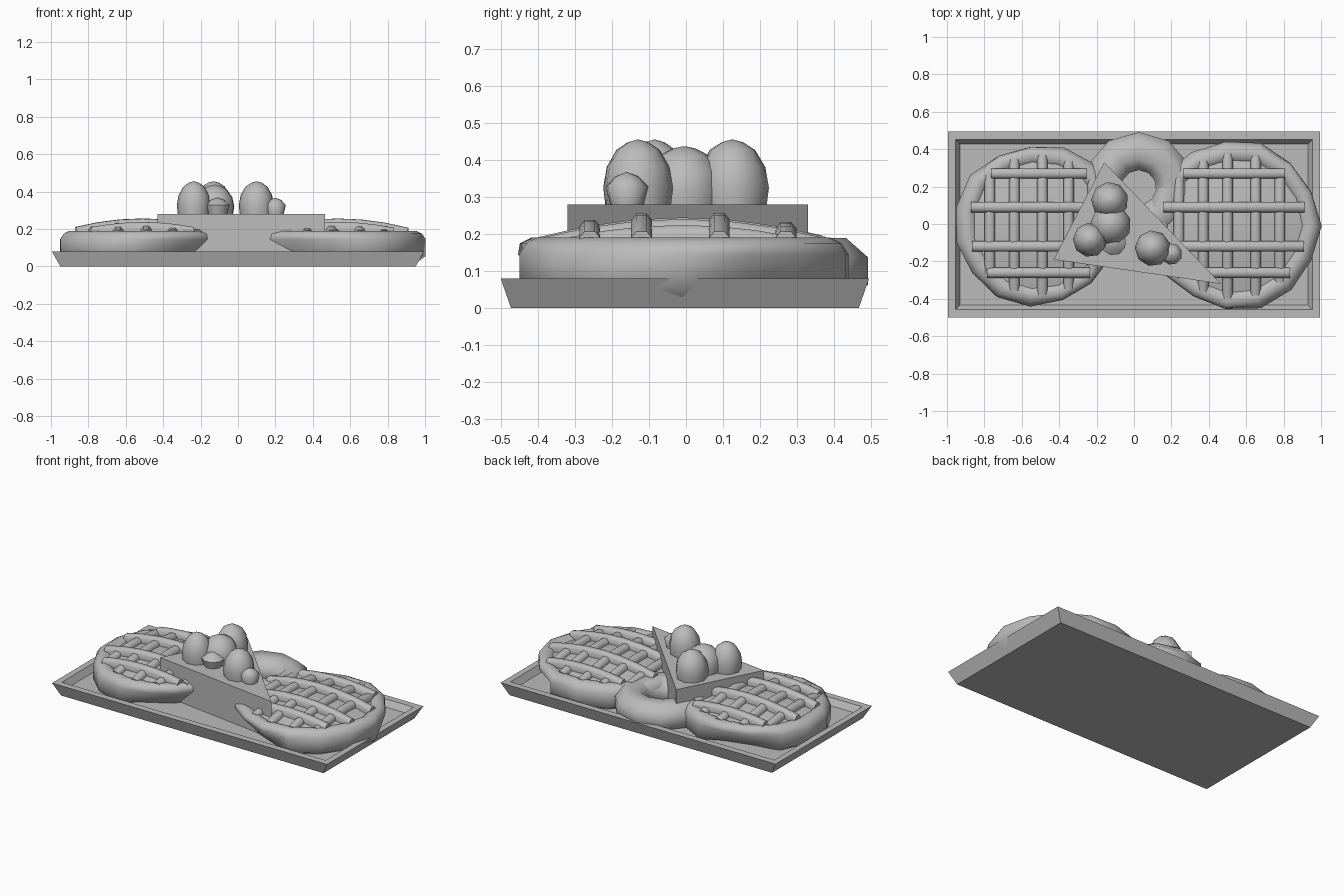
import bpy, bmesh, math, random
from mathutils import Vector

random.seed(4)
cube = bpy.data.objects.get("Cube")
if cube:
    bpy.data.objects.remove(cube, do_unlink=True)

clay = bpy.data.materials.new("plain grey")
clay.use_nodes = True
GREY = (0.5, 0.5, 0.5, 1)
clay.diffuse_color = GREY
clay.node_tree.nodes["Principled BSDF"].inputs["Base Color"].default_value = GREY


def finish(bm, name, angle=50):
    bmesh.ops.recalc_face_normals(bm, faces=bm.faces)
    mesh = bpy.data.meshes.new(name)
    bm.to_mesh(mesh)
    bm.free()
    mesh.materials.append(clay)
    obj = bpy.data.objects.new(name, mesh)
    bpy.context.collection.objects.link(obj)
    bpy.ops.object.select_all(action='DESELECT')
    obj.select_set(True)
    bpy.context.view_layer.objects.active = obj
    bpy.ops.object.shade_smooth_by_angle(angle=math.radians(angle))
    return obj


def loft(bm, rings, wrap=False, cap=True):
    """Skin closed rings of points, capping or joining the ends."""
    loops = [[bm.verts.new(p) for p in ring] for ring in rings]
    pairs = list(zip(loops, loops[1:]))
    if wrap:
        pairs.append((loops[-1], loops[0]))
    for a, b in pairs:
        for i in range(len(a)):
            j = (i + 1) % len(a)
            bm.faces.new((a[i], a[j], b[j], b[i]))
    if cap and not wrap:
        bm.faces.new(loops[0])
        bm.faces.new(loops[-1])


def circle(r, z, n, cx=0, cy=0, turn=0):
    steps = [turn + math.tau * i / n for i in range(n)]
    return [(cx + r * math.cos(a), cy + r * math.sin(a), z) for a in steps]


# Tray with flared rim and sunken floor
bm = bmesh.new()
rings = []
for x, y, z in [(0.95, 0.47, 0), (0.995, 0.498, 0.08), (0.955, 0.455, 0.08), (0.93, 0.43, 0.04)]:
    rings.append([(sx * x, sy * y - 0.003, z) for sx, sy in [(-1, -1), (1, -1), (1, 1), (-1, 1)]])
loft(bm, rings)
finish(bm, "tray", 30)


def dome(r):
    return 0.215 - 0.35 * r * r


def pie(side, cx, cy, radius, undercuts, x_strips, y_strips):
    # Crust ring, with the lower wall tucked in over some directions
    n = 15
    wobble = [random.uniform(-0.012, 0.01) for _ in range(n)]
    profile = [(0.06, 0.012), (0.0, 0.055), (0.0, 0.145), (0.02, 0.175), (0.05, 0.19),
               (0.085, 0.185), (0.12, 0.15), (0.13, 0.06)]
    rings = []
    for i in range(n):
        deg = 360 * i / n
        tucked = any(a <= deg <= b for a, b in undercuts)
        ring = []
        for inset, z in profile:
            if tucked and z < 0.17:
                inset = {0.012: 0.12, 0.055: 0.1, 0.145: 0.015}.get(z, inset)
            r = radius + wobble[i] - inset
            a = math.radians(deg)
            ring.append((cx + r * math.cos(a), cy + r * math.sin(a), z))
        rings.append(ring)
    bm = bmesh.new()
    loft(bm, rings, wrap=True)
    finish(bm, side + "_pie_crust", 60)

    # Domed filling
    bm = bmesh.new()
    loft(bm, [circle(r, dome(r), 15, cx, cy) for r in (radius - 0.06, 0.27, 0.14, 0.04)])
    finish(bm, side + "_pie_filling")

    # Arched lattice strips, the lengthwise ones lying on top
    bm = bmesh.new()
    for along_x, strips in ((False, y_strips), (True, x_strips)):
        width = 0.028
        lift = 0.018 if along_x else 0.003
        for offset in strips:
            c = offset - (cy if along_x else cx)
            half = math.sqrt(max((radius - 0.07) ** 2 - c * c, 0.01))
            rings = []
            for k in range(7):
                t = half * (k / 3 - 1)
                z = dome(math.hypot(t, c)) + lift
                section = [(-1, -0.02), (1, -0.02), (1, 0.01), (0.5, 0.027), (-0.5, 0.027), (-1, 0.01)]
                if along_x:
                    rings.append([(cx + t, offset + s * width, z + h) for s, h in section])
                else:
                    rings.append([(offset + s * width, cy + t, z + h) for s, h in section])
            loft(bm, rings)
    finish(bm, side + "_pie_lattice", 60)


rows = (-0.26, -0.12, 0.09, 0.27)
pie("right", -0.51, -0.005, 0.445, [(80, 135), (275, 340)], rows, (-0.77, -0.64, -0.49, -0.35, -0.22))
pie("left", 0.535, -0.01, 0.46, [(15, 70), (200, 265)], rows, (0.24, 0.37, 0.5, 0.65, 0.78))

# Ring cake behind the wedge
bm = bmesh.new()
rings = []
for i in range(11):
    a = math.tau * i / 11 + math.pi / 2
    ring = []
    for k in range(8):
        b = math.tau * (k + 0.5) / 8
        r = 0.195 + 0.11 * math.cos(b)
        ring.append((0.025 + r * math.cos(a), 0.195 + r * math.sin(a), 0.1 + 0.097 * math.sin(b)))
    rings.append(ring)
loft(bm, rings, wrap=True)
finish(bm, "ring_cake", 70)

# Cake wedge
corners = [(-0.16, 0.33), (-0.43, -0.19), (0.465, -0.32)]
bm = bmesh.new()
loft(bm, [[(x, y, z) for x, y in corners] for z in (0.03, 0.28)])
finish(bm, "cake_wedge", 20)


# Berries on the wedge
def berry(name, x, y, r, top, shape):
    base = 0.27
    bm = bmesh.new()
    rings = [circle(r * f, base + (top - base) * h, 9, x, y, 0.3) for f, h in shape]
    loft(bm, rings)
    finish(bm, name, 60)


tall = [(0.93, 0), (1, 0.3), (0.9, 0.6), (0.62, 0.85), (0.3, 0.96), (0.03, 1)]
small = [(0.75, 0), (1, 0.6), (0.55, 0.88), (0.04, 1)]
for i, (x, y, r, top) in enumerate([(-0.13, 0.125, 0.1, 0.455), (-0.235, -0.085, 0.092, 0.455),
                                    (-0.125, -0.005, 0.11, 0.437), (0.1, -0.13, 0.096, 0.455)]):
    berry("large_berry_%d" % (i + 1), x, y, r, top, tall)
for i, (x, y, r, top) in enumerate([(0.2, -0.16, 0.058, 0.367), (-0.11, -0.1, 0.068, 0.367)]):
    berry("small_berry_%d" % (i + 1), x, y, r, top, small)
